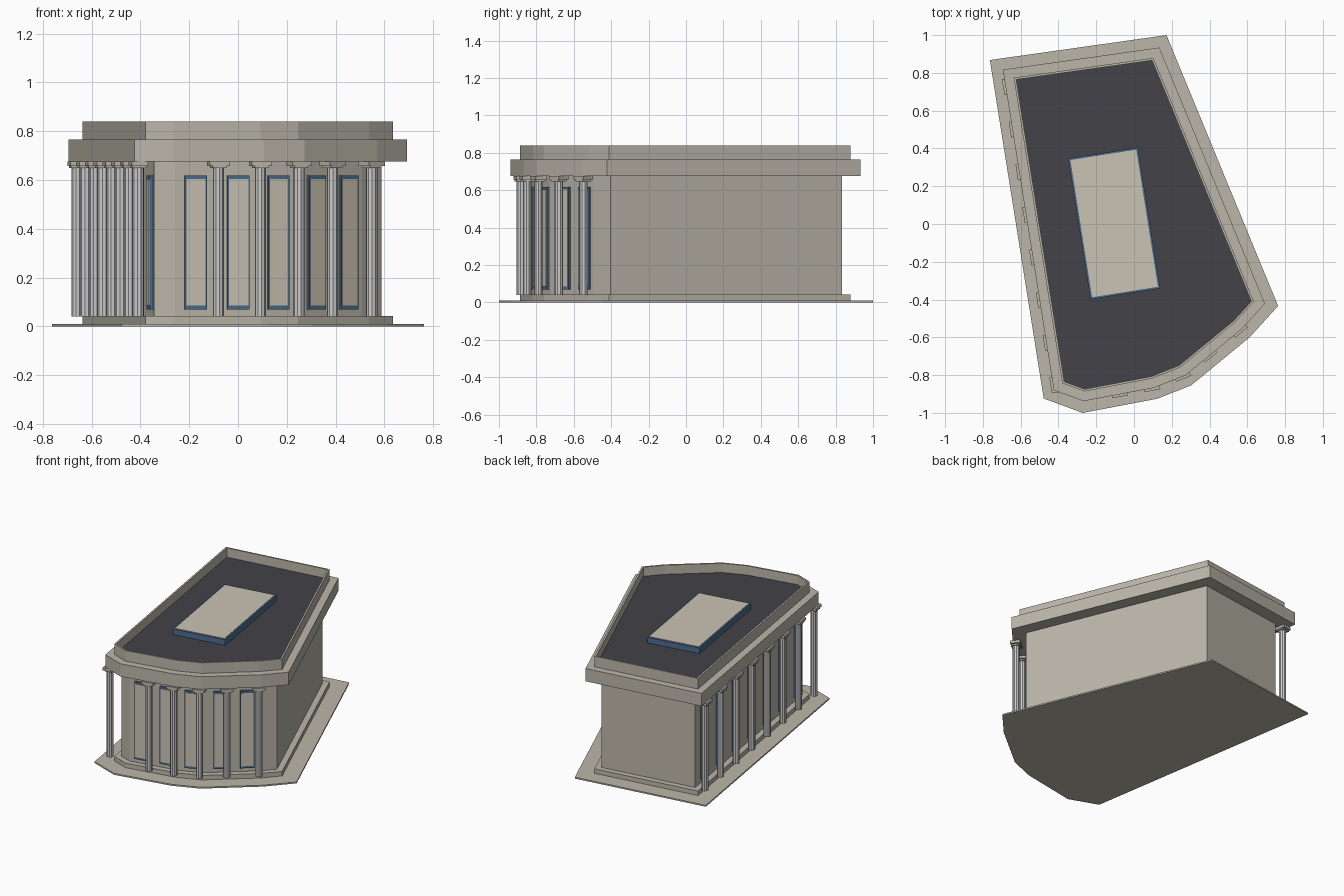
import bpy, bmesh
from math import atan2, radians
from mathutils import Vector, Matrix

if "Cube" in bpy.data.objects:
    bpy.data.objects.remove(bpy.data.objects["Cube"])


def material(name, rgb):
    m = bpy.data.materials.new(name)
    m.diffuse_color = (*rgb, 1)
    m.use_nodes = True
    m.node_tree.nodes["Principled BSDF"].inputs["Base Color"].default_value = m.diffuse_color
    return m


STONE = material("stone", (0.50, 0.47, 0.40))
PANEL = material("pale_panel", (0.60, 0.55, 0.46))
COLUMN = material("column_stone", (0.66, 0.66, 0.64))
ROOF = material("dark_roof", (0.055, 0.055, 0.065))
BLUE = material("blue_frame", (0.07, 0.15, 0.27))

# Footprint, clockwise from the back left corner; everything else is inset from it
OUTLINE = [Vector(p) for p in [
    (-0.763, 0.868), (0.172, 1.0), (0.763, -0.434), (0.612, -0.6),
    (0.303, -0.854), (0.124, -0.925), (-0.272, -1.0), (-0.478, -0.924)]]
N = len(OUTLINE)


def inset(d):
    """Footprint moved inward by d on every side."""
    lines = []
    for i in range(N):
        a, b = OUTLINE[i], OUTLINE[(i + 1) % N]
        t = (b - a).normalized()
        lines.append((a + Vector((t.y, -t.x)) * d, t))
    pts = []
    for i in range(N):
        (p, t), (q, u) = lines[i - 1], lines[i]
        s = (q - p).cross(u) / t.cross(u)
        pts.append(p + t * s)
    return pts


def finish(name, bm, mat):
    bmesh.ops.recalc_face_normals(bm, faces=bm.faces)
    me = bpy.data.meshes.new(name)
    bm.to_mesh(me)
    bm.free()
    me.materials.append(mat)
    ob = bpy.data.objects.new(name, me)
    bpy.context.collection.objects.link(ob)
    return ob


def slab(name, d, z0, z1, mat):
    bm = bmesh.new()
    f = bm.faces.new([bm.verts.new((p.x, p.y, z0)) for p in inset(d)])
    top = bmesh.ops.extrude_face_region(bm, geom=[f], use_keep_orig=True)["geom"]
    for v in top:
        if isinstance(v, bmesh.types.BMVert):
            v.co.z = z1
    return finish(name, bm, mat)


def ring(name, d0, d1, z0, z1, mat):
    bm = bmesh.new()
    loops = [[bm.verts.new((p.x, p.y, z)) for p in inset(d)]
             for d, z in ((d0, z0), (d0, z1), (d1, z1), (d1, z0))]
    for k in range(4):
        a, b = loops[k], loops[(k + 1) % 4]
        for i in range(N):
            j = (i + 1) % N
            bm.faces.new((a[i], a[j], b[j], b[i]))
    return finish(name, bm, mat)


def add_box(bm, x, y, z0, z1, sx, sy, ang):
    m = (Matrix.Translation((x, y, (z0 + z1) / 2)) @ Matrix.Rotation(ang, 4, 'Z')
         @ Matrix.Diagonal((sx, sy, z1 - z0, 1)))
    bmesh.ops.create_cube(bm, size=1, matrix=m)


def locate(d, axis, value, edges):
    """Point and edge angle where an inset footprint crosses x or y = value."""
    pts = inset(d)
    for e in edges:
        a, b = pts[e], pts[(e + 1) % N]
        s = (value - a[axis]) / (b[axis] - a[axis])
        if -0.001 <= s <= 1.001:
            t = a - b
            return a.lerp(b, s), atan2(t.y, t.x)
    raise ValueError(value)


FRONT, LEFT = range(2, 7), [7]

# Base, walls, cornice, parapet and roof
slab("base_plate", 0.0, 0.0, 0.01, STONE)
slab("plinth", 0.11, 0.01, 0.042, STONE)
slab("wall_body", 0.15, 0.042, 0.68, STONE)
slab("cornice", 0.06, 0.675, 0.765, STONE)
ring("parapet", 0.11, 0.122, 0.765, 0.84, STONE)
slab("roof_deck", 0.122, 0.765, 0.775, ROOF)

# Skylight on the roof
for name, z0, z1, sx, sy, mat in (("skylight_frame", 0.775, 0.815, 0.373, 0.755, BLUE),
                                  ("skylight_panel", 0.815, 0.818, 0.353, 0.735, PANEL)):
    bm = bmesh.new()
    add_box(bm, -0.105, 0.003, z0, z1, sx, sy, radians(9))
    finish(name, bm, mat)

# Columns with stepped capitals along the front and the left side
left_ys = [0.73 + (-0.85 - 0.73) * i / 7 for i in range(8)]
spots = [locate(0.08, 0, x, FRONT) for x in (-0.08, 0.092, 0.25, 0.388, 0.548)]
spots += [locate(0.08, 1, y, LEFT) for y in left_ys]
for i, (p, ang) in enumerate(spots):
    bm = bmesh.new()
    m = Matrix.Translation((p.x, p.y, 0.345)) @ Matrix.Rotation(ang, 4, 'Z')
    bmesh.ops.create_cone(bm, cap_ends=True, segments=10, radius1=0.0235,
                          radius2=0.0235, depth=0.61, matrix=m)
    finish(f"column_{i + 1}", bm, COLUMN)
    bm = bmesh.new()
    add_box(bm, p.x, p.y, 0.648, 0.657, 0.058, 0.058, ang)
    add_box(bm, p.x, p.y, 0.657, 0.676, 0.084, 0.066, ang)
    finish(f"capital_{i + 1}", bm, STONE)

# Tall windows between the columns: blue frame with a pale panel
wins = [locate(0.15, 0, x, FRONT) for x in (-0.175, 0.0, 0.163, 0.318, 0.45)]
wins += [locate(0.15, 1, (a + b) / 2, LEFT) for a, b in zip(left_ys, left_ys[1:])]
for i, (p, ang) in enumerate(wins):
    bm = bmesh.new()
    add_box(bm, p.x, p.y, 0.07, 0.618, 0.092, 0.024, ang)
    finish(f"window_frame_{i + 1}", bm, BLUE)
    bm = bmesh.new()
    add_box(bm, p.x, p.y, 0.085, 0.603, 0.08, 0.03, ang)
    finish(f"window_panel_{i + 1}", bm, PANEL)
